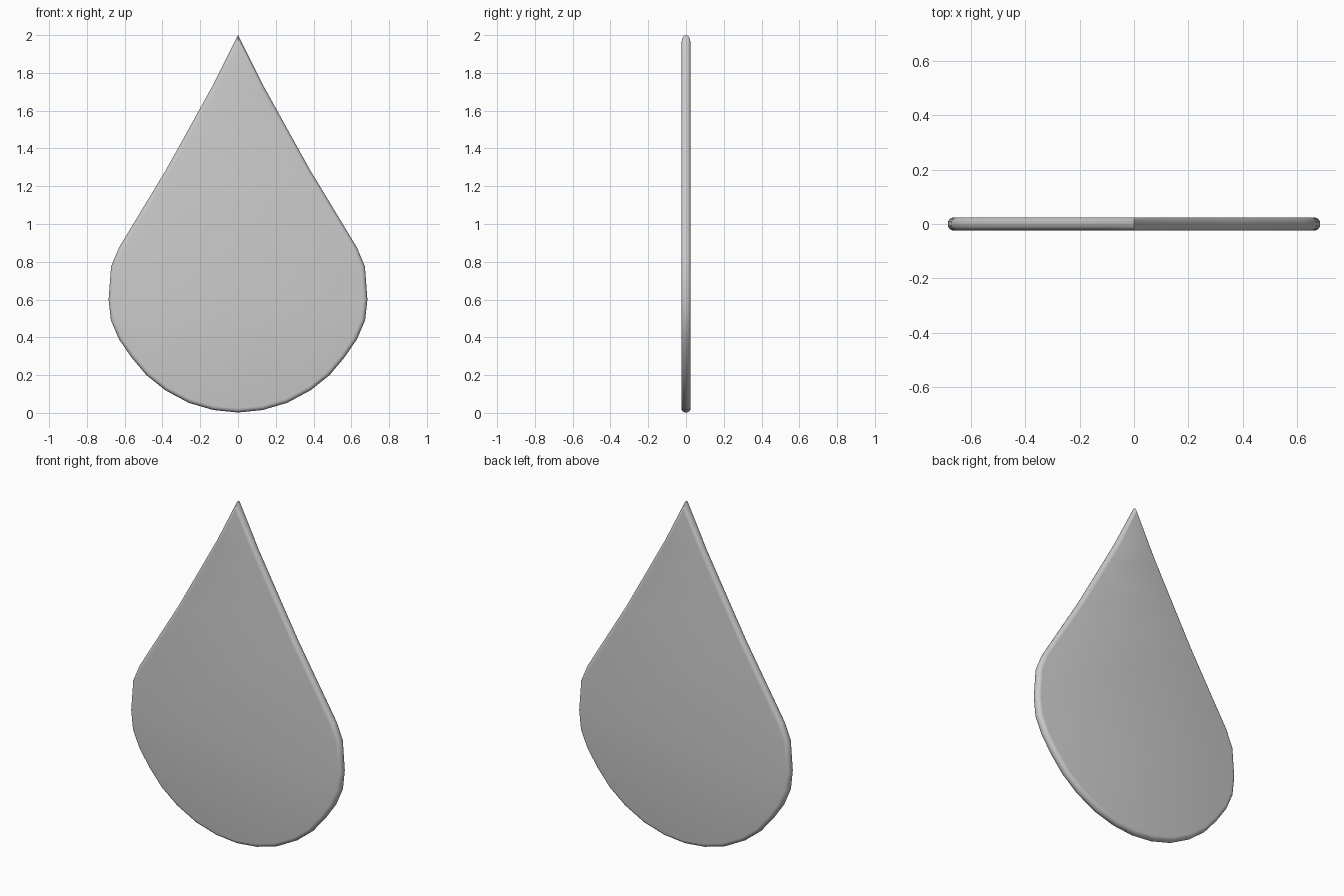
import bpy, bmesh, math

if "Cube" in bpy.data.objects:
    bpy.data.objects.remove(bpy.data.objects["Cube"])

THICKNESS = 0.049

# Right half of the drop outline (x, z), tip to base; mirrored for the left
half = [(0, 2.0), (0.13, 1.74), (0.26, 1.505), (0.385, 1.28), (0.63, 0.875),
        (0.672, 0.775), (0.685, 0.60), (0.673, 0.49), (0.63, 0.39),
        (0.565, 0.295), (0.485, 0.20), (0.385, 0.12), (0.26, 0.053),
        (0.13, 0.015), (0, 0.002)]
outline = half + [(-x, z) for x, z in reversed(half[1:-1])]

# Flat drop plate, extruded front to back
bm = bmesh.new()
face = bm.faces.new([bm.verts.new((x, -THICKNESS / 2, z)) for x, z in outline])
ext = bmesh.ops.extrude_face_region(bm, geom=[face], use_keep_orig=True)
verts = [g for g in ext["geom"] if isinstance(g, bmesh.types.BMVert)]
bmesh.ops.translate(bm, verts=verts, vec=(0, THICKNESS, 0))

# Round over the front and back rims
bmesh.ops.recalc_face_normals(bm, faces=bm.faces)
rims = [e for e in bm.edges
        if abs(e.verts[0].co.y - e.verts[1].co.y) < 1e-5]
bmesh.ops.bevel(bm, geom=rims, offset=THICKNESS * 0.46, segments=4,
                profile=0.5, affect='EDGES', clamp_overlap=True)
bmesh.ops.recalc_face_normals(bm, faces=bm.faces)

mesh = bpy.data.meshes.new("drop_plate")
bm.to_mesh(mesh)
bm.free()
plate = bpy.data.objects.new("drop_plate", mesh)
bpy.context.collection.objects.link(plate)

bpy.context.view_layer.objects.active = plate
plate.select_set(True)
bpy.ops.object.shade_smooth_by_angle(angle=math.radians(30))
